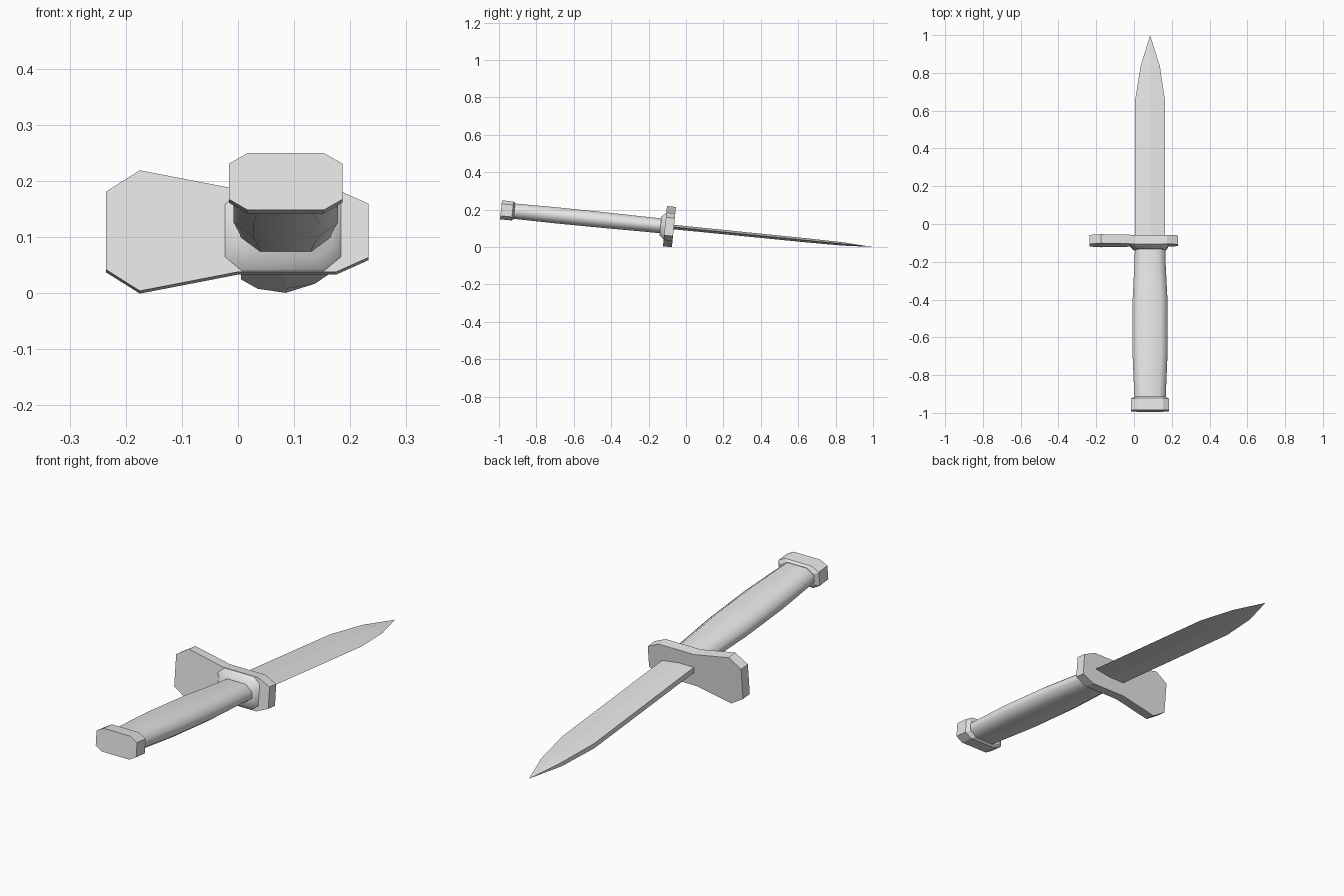
import bpy, bmesh, math
from mathutils import Matrix

cube = bpy.data.objects.get("Cube")
if cube:
    bpy.data.objects.remove(cube)

steel = bpy.data.materials.new("light_grey")
steel.use_nodes = True
GREY = (0.8, 0.8, 0.8, 1)
steel.diffuse_color = GREY
steel.node_tree.nodes["Principled BSDF"].inputs["Base Color"].default_value = GREY

# The dagger is laid along y, then tipped so the point touches the ground
TILT = Matrix.Translation((0, 0, 0.1)) @ Matrix.Rotation(math.radians(-5.7), 4, 'X')
MID = 0.085


def loft(name, rings, smooth=None):
    """Skin a list of equal-length rings and cap both ends."""
    bm = bmesh.new()
    loops = [[bm.verts.new(p) for p in ring] for ring in rings]
    n = len(loops[0])
    for a, b in zip(loops, loops[1:]):
        for i in range(n):
            j = (i + 1) % n
            bm.faces.new((a[i], a[j], b[j], b[i]))
    bm.faces.new(loops[0])
    bm.faces.new(loops[-1])
    bmesh.ops.remove_doubles(bm, verts=bm.verts, dist=0.0005)
    bmesh.ops.recalc_face_normals(bm, faces=bm.faces)
    mesh = bpy.data.meshes.new(name)
    bm.to_mesh(mesh)
    bm.free()
    mesh.transform(TILT)
    mesh.materials.append(steel)
    obj = bpy.data.objects.new(name, mesh)
    bpy.context.collection.objects.link(obj)
    if smooth:
        bpy.ops.object.select_all(action='DESELECT')
        obj.select_set(True)
        bpy.context.view_layer.objects.active = obj
        bpy.ops.object.shade_smooth_by_angle(angle=math.radians(smooth))
    return obj


def octagon(y, w, h, cx, cz, mid=MID):
    """Rectangle of half sizes w, h with corners cut by cx, cz."""
    quarter = [(w, h - cz), (w - cx, h)]
    pts = quarter + [(-x, z) for x, z in reversed(quarter)]
    pts += [(-x, -z) for x, z in pts]
    return [(mid + x, y, z) for x, z in pts]


# Blade: thick square back on the left, tapering to a sharp right edge
def blade_ring(y, left, right, t):
    return [(left, y, -t), (MID, y, -t), (right, y, 0), (MID, y, t), (left, y, t)]


loft("blade", [blade_ring(-0.08, 0.005, 0.165, 0.012),
               blade_ring(0.65, 0.005, 0.165, 0.011),
               blade_ring(0.84, 0.035, 0.137, 0.009),
               blade_ring(1.004, MID, MID, 0)])

# Crossguard: flat plate with a flared tab on one side
upper = [(-0.235, 0.07), (-0.175, 0.108), (0, 0.074), (0.175, 0.074), (0.233, 0.048)]
outline = upper + [(x, -z) for x, z in reversed(upper)]
loft("crossguard", [[(x, y, z) for x, z in outline] for y in (-0.113, -0.065)])

# Collar blending the guard into the handle
loft("collar", [octagon(-0.112, 0.104, 0.073, 0.03, 0.025, 0.08),
                octagon(-0.137, 0.087, 0.05, 0.03, 0.025)], 50)

# Handle: swells gently in the middle
loft("handle", [octagon(y, w, h, 0.035, 0.026) for y, w, h in (
    (-0.94, 0.082, 0.041), (-0.68, 0.093, 0.043),
    (-0.42, 0.093, 0.042), (-0.2, 0.082, 0.04), (-0.12, 0.08, 0.04))], 60)

# Pommel: chamfered block, narrowing where it meets the handle
loft("pommel", [octagon(-0.994, 0.101, 0.051, 0.033, 0.019),
                octagon(-0.932, 0.101, 0.051, 0.033, 0.019),
                octagon(-0.922, 0.085, 0.043, 0.033, 0.019)])
